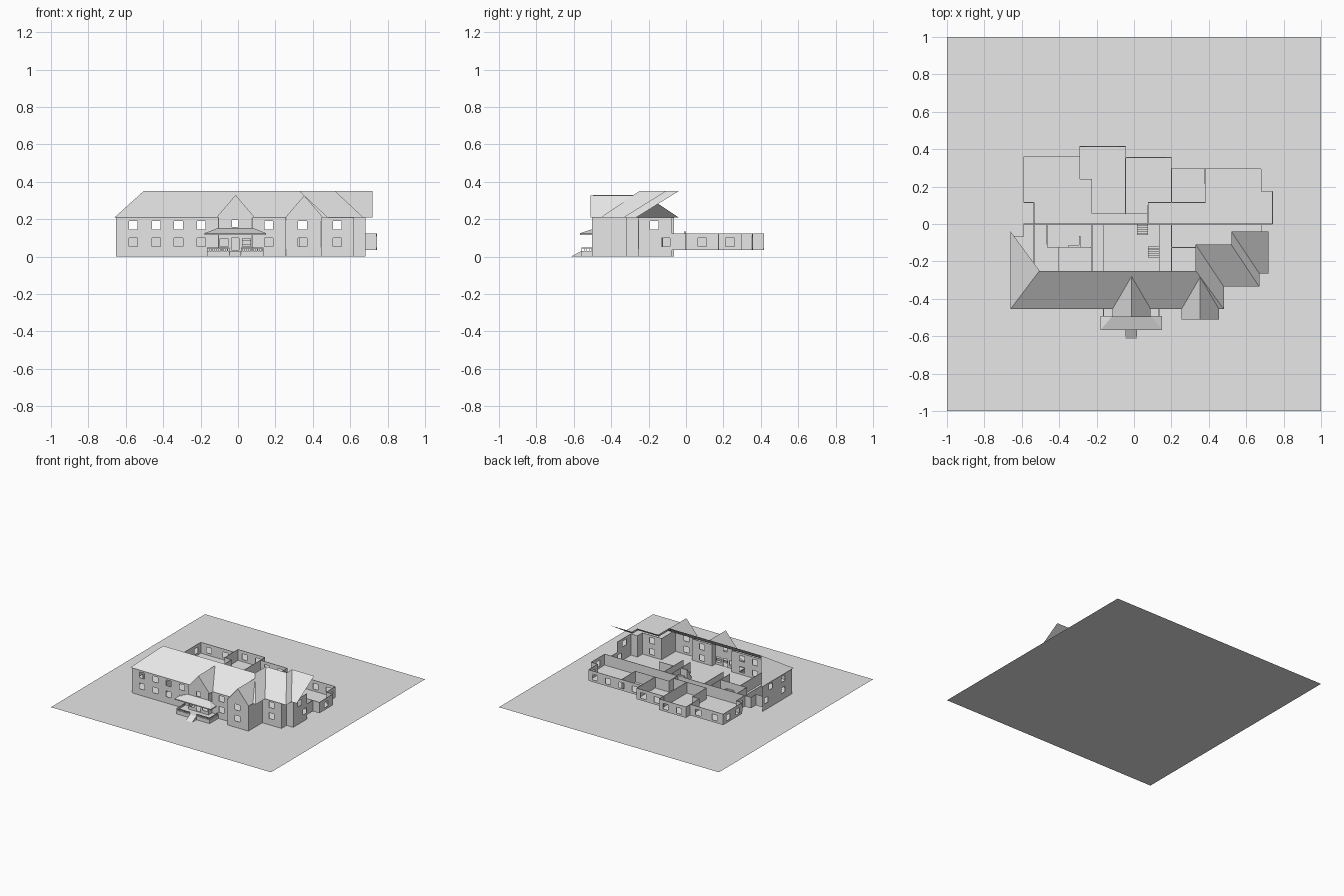
import bpy, bmesh
from mathutils import Vector

old = bpy.data.objects.get("Cube")
if old:
    bpy.data.objects.remove(old, do_unlink=True)

grey = bpy.data.materials.new("light grey")
grey.use_nodes = True
grey.diffuse_color = (0.8, 0.8, 0.8, 1)
grey.node_tree.nodes["Principled BSDF"].inputs["Base Color"].default_value = (0.8, 0.8, 0.8, 1)

FLOOR, LOW, EAVE, RIDGE = 0.035, 0.125, 0.21, 0.35
THICK = 0.004


def finish(name, bm):
    bmesh.ops.remove_doubles(bm, verts=bm.verts, dist=0.0001)
    mesh = bpy.data.meshes.new(name)
    bm.to_mesh(mesh)
    bm.free()
    mesh.materials.append(grey)
    obj = bpy.data.objects.new(name, mesh)
    bpy.context.collection.objects.link(obj)
    return obj


def panels(name, *polygons):
    bm = bmesh.new()
    for points in polygons:
        bm.faces.new([bm.verts.new(p) for p in points])
    return finish(name, bm)


def add_box(bm, x0, x1, y0, y1, z0, z1):
    made = bmesh.ops.create_cube(bm, size=1)["verts"]
    low, high = Vector((x0, y0, z0)), Vector((x1, y1, z1))
    for v in made:
        v.co = (low + high) / 2 + Vector(a * b for a, b in zip(v.co, high - low))


def box(name, *bounds):
    bm = bmesh.new()
    add_box(bm, *bounds)
    return finish(name, bm)


def corners(values, first_along="x"):
    """Corners of a right-angled path from alternating coordinates."""
    if first_along == "x":
        return [(a, b) if i % 2 == 0 else (b, a)
                for i, (a, b) in enumerate(zip(values, values[1:]))]
    return [(y, x) for x, y in corners(values)]


def add_wall(bm, start, end, z0, z1, holes):
    """Wall sheet divided around its openings (u0, u1, bottom, top)."""
    along = 0 if abs(end[0] - start[0]) > abs(end[1] - start[1]) else 1
    a, b = sorted((start[along], end[along]))
    holes = [h for h in holes if h[0] > a and h[1] < b]
    us = sorted({a, b, *[u for h in holes for u in h[:2]]})
    zs = sorted({z0, z1, *[z for h in holes for z in h[2:]]})
    for u0, u1 in zip(us, us[1:]):
        for bottom, top in zip(zs, zs[1:]):
            u, z = (u0 + u1) / 2, (bottom + top) / 2
            if any(h[0] < u < h[1] and h[2] < z < h[3] for h in holes):
                continue
            quad = []
            for s, t in ((u0, bottom), (u1, bottom), (u1, top), (u0, top)):
                quad.append(bm.verts.new((s, start[1], t) if along == 0 else (start[0], s, t)))
            bm.faces.new(quad)


def walls(name, path, z0, z1, openings):
    bm = bmesh.new()
    for start, end in zip(path, path[1:]):
        add_wall(bm, start, end, z0, z1, openings(start, end))
    obj = finish(name, bm)
    thicken = obj.modifiers.new("thickness", "SOLIDIFY")
    thicken.thickness = THICK
    thicken.offset = 0
    return obj


def window(u, z, size=0.046):
    return (u - size / 2, u + size / 2, z - size / 2, z + size / 2)


# Openings of the two-storey front
UPPER, LOWER = 0.167, 0.076


def front_openings(start, end):
    if start[1] == end[1]:
        shared = (-0.56, -0.438, -0.318, -0.197, 0.165, 0.345, 0.53)
        holes = [window(x, z) for x in shared for z in (UPPER, LOWER)]
        holes += [window(x, LOWER, 0.042) for x in (-0.075, 0.045)]
        holes += [window(-0.015, 0.177, 0.036), (-0.035, 0.005, FLOOR, 0.1)]
        return holes
    if abs(end[1] - start[1]) < 0.18:
        return []
    return [window(-0.17, UPPER), window(-0.108, LOWER), window(-0.33, UPPER),
            window(-0.33, LOWER)] if start[0] < 0 else [window(-0.17, UPPER),
                                                       window(-0.108, LOWER)]


# Evenly spaced windows for the low rear rooms
def rear_openings(start, end):
    along = 0 if start[1] == end[1] else 1
    a, b = start[along], end[along]
    count = int(abs(b - a) / 0.115)
    return [window(a + (b - a) * (i + 0.5) / count, LOWER) for i in range(count)]


def no_openings(start, end):
    return []


# Ground
panels("ground", [(-1, -1, 0), (1, -1, 0), (1, 1, 0), (-1, 1, 0)])

# Two-storey shell: left side, front with bays, stepped right end
shell = corners([-0.065, -0.65, -0.445, -0.105, -0.49, 0.075, -0.445, 0.255,
                 -0.5, 0.445, -0.32, 0.62, -0.255, 0.68, -0.075], "y")
walls("front_walls", shell, 0, EAVE, front_openings)

# Outer walls of the low rear rooms
outer = corners([-0.65, -0.065, -0.59, 0, -0.535, 0.115, -0.59, 0.36, -0.29, 0.415,
                 -0.045, 0.355, 0.2, 0.295, 0.68, 0.175, 0.74, 0, 0.68, -0.075])
walls("rear_outer_walls", outer, FLOOR, LOW, rear_openings)

# Room partitions
partitions = [
    corners([0, -0.535, 0.74]),
    corners([0.36, -0.29, 0.24, -0.225, 0.055, 0.075], "y"),
    corners([0.355, -0.045, 0.055], "y"),
    corners([0.295, 0.2, 0.115], "y"),
    corners([0.295, 0.38, 0.115, 0.075, 0], "y"),
    corners([0, -0.465, -0.125, -0.225], "y"),
    corners([-0.125, -0.405, -0.44], "y"),
    corners([-0.125, 0.2, 0.33], "x"),
]
partitions[0] = [(-0.535, 0), (0.74, 0)]
partitions[-1] = [(0.2, -0.125), (0.33, -0.125)]
partitions.append([(-0.535, 0), (-0.535, -0.25)])
for x in (-0.225, -0.165, 0.135, 0.2):
    partitions.append([(x, 0), (x, -0.25)])
for number, path in enumerate(partitions, 1):
    walls(f"partition_{number}", path, FLOOR, LOW, no_openings)

# Floor follows the shell and the rear walls
outline = shell[::-1] + outer[1:-1][::1]
panels("floor", [(x, y, FLOOR) for x, y in outline])

# Inner stairs
for number, (x, y, top) in enumerate(((0.015, 0, 0.135), (0.075, -0.12, LOW)), 1):
    bm = bmesh.new()
    steps = 6
    for i in range(steps):
        front = y - 0.06 + 0.06 * i / steps
        add_box(bm, x, x + 0.06, front, y, FLOOR + (top - FLOOR) * i / steps,
                FLOOR + (top - FLOOR) * (i + 1) / steps)
    finish(f"stairs_{number}", bm)
box("counter", -0.35, -0.29, -0.122, -0.112, FLOOR, 0.07)
box("counter_end", -0.295, -0.285, -0.122, -0.065, FLOOR, 0.07)

# Main roof: left hip, front slope, and two stepped sections to the right
hip = (-0.505, -0.25, RIDGE)
end_1, end_2 = (0.33, -0.25, RIDGE), (0.52, -0.11, RIDGE)
low_1, low_2 = (0.48, -0.455, EAVE), (0.67, -0.335, EAVE)
back_1, back_2 = (0.33, -0.11, RIDGE), (0.52, -0.04, RIDGE)
valley_1, valley_2 = (0.48, -0.335, EAVE), (0.67, -0.265, EAVE)
left_eave = (-0.66, -0.455, EAVE)
panels("main_roof",
       [left_eave, low_1, end_1, hip],
       [(-0.66, -0.04, EAVE), left_eave, hip],
       [end_1, low_1, valley_1, back_1],
       [valley_1, low_2, end_2, back_1],
       [end_2, low_2, valley_2, back_2],
       [valley_2, (0.72, -0.265, EAVE), (0.72, -0.04, RIDGE), back_2])


# Gables over the centre and the right bay
def gable(name, x, half, front, wall, top):
    peak = (x, front, top)
    rear = (x, -0.28, top)
    slopes = [[(x + s * half, front, EAVE), peak, rear, (x + s * half, -0.455, EAVE)]
              for s in (-1, 1)]
    panels(name + "_roof", *slopes)
    panels(name + "_face", [(x - half, wall, EAVE), (x + half, wall, EAVE), (x, wall, top)])


gable("centre_gable", -0.013, 0.102, -0.497, -0.492, 0.33)
gable("bay_gable", 0.354, 0.1, -0.51, -0.503, 0.327)

# Porch: hipped roof, platform, railing and ramp
PL, PR, PF, PB = -0.18, 0.15, -0.568, -0.492
panels("porch_roof",
       [(PL, PF, LOW), (PR, PF, LOW), (0.09, PB, 0.15), (-0.115, PB, 0.15)],
       [(PL, PB, LOW), (PL, PF, LOW), (-0.115, PB, 0.15)],
       [(PR, PF, LOW), (PR, PB, LOW), (0.09, PB, 0.15)])
box("porch_fascia", PL, PR, PF, PB, 0.117, LOW)
box("porch_platform", -0.165, 0.135, -0.56, -0.445, 0, 0.03)

bm = bmesh.new()
for a, b in ((-0.165, -0.045), (0.015, 0.135)):
    add_box(bm, a, b, -0.56, -0.556, 0.044, 0.048)
    for i in range(13):
        x = a + (b - a - 0.003) * i / 12
        add_box(bm, x, x + 0.003, -0.56, -0.557, 0.03, 0.045)
for x in (-0.165, 0.131):
    add_box(bm, x, x + 0.004, -0.56, -0.445, 0.044, 0.048)
    for i in range(8):
        y = -0.56 + 0.014 * i
        add_box(bm, x, x + 0.003, y, y + 0.003, 0.03, 0.045)
finish("porch_railing", bm)

panels("porch_ramp", [(-0.045, -0.615, 0), (0.015, -0.615, 0),
                      (0.015, -0.56, 0.03), (-0.045, -0.56, 0.03)],
       [(-0.045, -0.615, 0), (-0.045, -0.56, 0.03), (-0.045, -0.56, 0)],
       [(0.015, -0.615, 0), (0.015, -0.56, 0), (0.015, -0.56, 0.03)])
